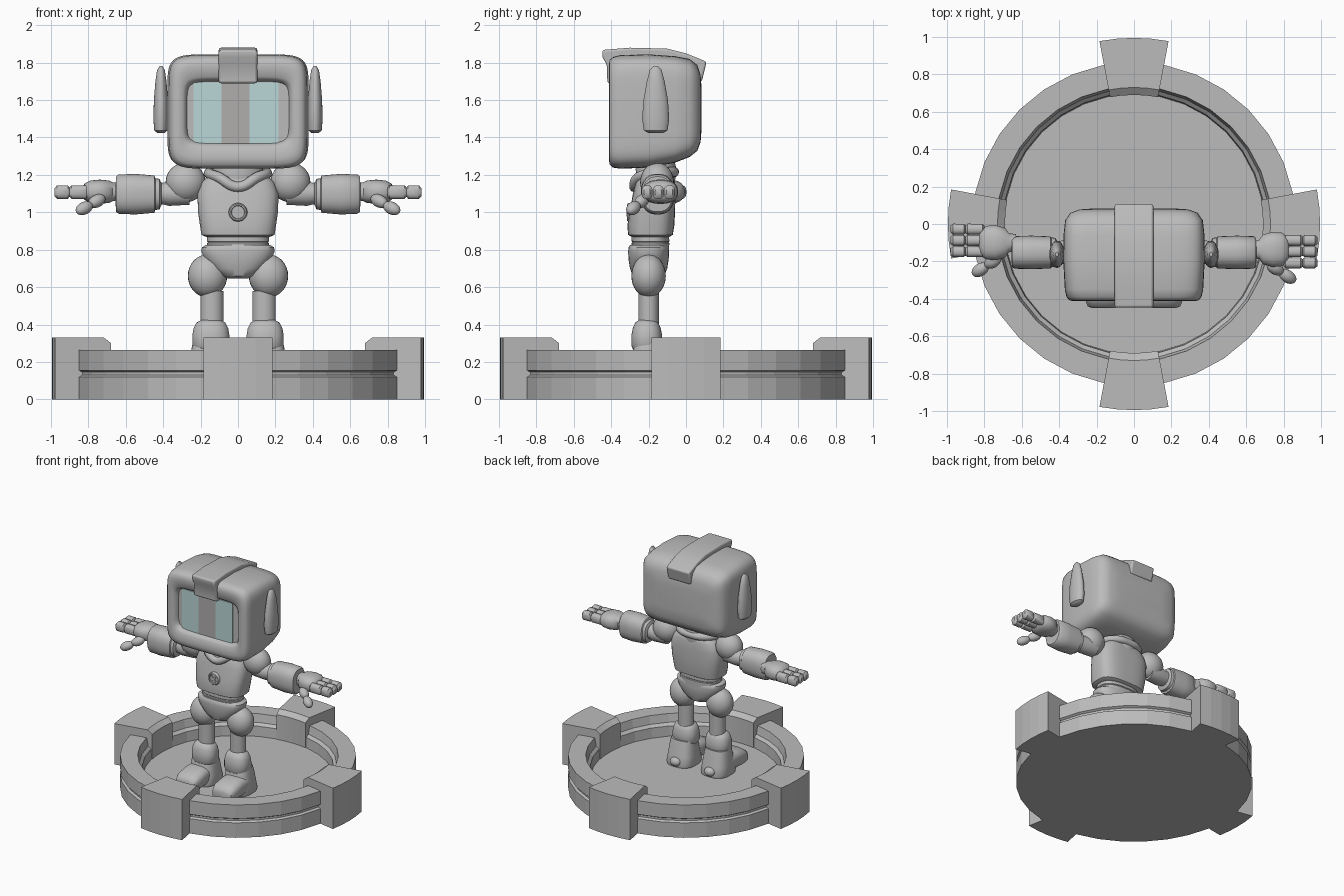
import bpy
import bmesh
from math import cos, sin, pi, radians, copysign
from mathutils import Vector, Matrix

default_cube = bpy.data.objects.get("Cube")
if default_cube:
    bpy.data.objects.remove(default_cube, do_unlink=True)


def make_material(name, colour):
    material = bpy.data.materials.new(name)
    material.use_nodes = True
    material.diffuse_color = (*colour, 1)
    material.node_tree.nodes["Principled BSDF"].inputs["Base Color"].default_value = (*colour, 1)
    return material


body_grey = make_material("body grey", (0.5, 0.5, 0.5))
eye_cyan = make_material("eye cyan", (0.5, 0.68, 0.68))
screen_grey = make_material("screen grey", (0.44, 0.42, 0.42))


def finish(name, bm, material=body_grey, smooth=True):
    """Turn a bmesh into a named, shaded object."""
    bmesh.ops.recalc_face_normals(bm, faces=bm.faces[:])
    mesh = bpy.data.meshes.new(name)
    bm.to_mesh(mesh)
    bm.free()
    mesh.materials.append(material)
    if smooth:
        mesh.shade_smooth()
        mesh.set_sharp_from_angle(angle=radians(42))
    obj = bpy.data.objects.new(name, mesh)
    bpy.context.collection.objects.link(obj)
    return obj


def loft(name, axis, centre, stations, power=2, sides=32, material=body_grey):
    """Skin rounded sections along an axis.
    Station: distance, two half-sizes, optional two centre offsets."""
    bm = bmesh.new()
    rings = []
    for distance, half_a, half_b, *offset in stations:
        shift_a, shift_b = offset or (0, 0)
        ring = []
        for i in range(sides):
            angle = 2 * pi * (i + 0.5) / sides
            c, s = cos(angle), sin(angle)
            a = centre[0] + shift_a + half_a * copysign(abs(c) ** (2 / power), c)
            b = centre[1] + shift_b + half_b * copysign(abs(s) ** (2 / power), s)
            point = {"X": (distance, a, b), "Y": (a, distance, b), "Z": (a, b, distance)}[axis]
            ring.append(bm.verts.new(point))
        rings.append(ring)
    for low, high in zip(rings, rings[1:]):
        for i in range(sides):
            j = (i + 1) % sides
            bm.faces.new((low[i], low[j], high[j], high[i]))
    bm.faces.new(rings[0])
    bm.faces.new(rings[-1])
    return finish(name, bm, material)


def ellipsoid(name, centre, radii, direction=None):
    """Stretched sphere; its z axis can point along a direction."""
    bm = bmesh.new()
    bmesh.ops.create_uvsphere(bm, u_segments=28, v_segments=16, radius=1)
    turn = Matrix.Identity(4)
    if direction:
        turn = Vector(direction).to_track_quat("Z", "Y").to_matrix().to_4x4()
    bm.transform(Matrix.Translation(centre) @ turn @ Matrix.Diagonal((*radii, 1)))
    return finish(name, bm)


def box(name, centre, size, material=body_grey, roll=0):
    bm = bmesh.new()
    bmesh.ops.create_cube(bm, size=1)
    bm.transform(Matrix.Translation(centre) @ Matrix.Rotation(roll, 4, "Y")
                 @ Matrix.Diagonal((*size, 1)))
    return finish(name, bm, material, smooth=False)


# Round platform: one revolved profile with a groove and a sunken floor
bm = bmesh.new()
profile = [(0, 0), (.865, 0), (.865, .12), (.848, .13), (.848, .145), (.865, .155),
           (.865, .265), (.735, .265), (.722, .2), (.7, .18), (.695, .1), (0, .1)]
points = [bm.verts.new((r, 0, z)) for r, z in profile]
edges = [bm.edges.new(pair) for pair in zip(points, points[1:])]
bmesh.ops.spin(bm, geom=points + edges, cent=(0, 0, 0), axis=(0, 0, 1),
               angle=2 * pi, steps=32, use_merge=True)
bmesh.ops.remove_doubles(bm, verts=bm.verts[:], dist=0.0005)
finish("platform", bm, smooth=False)

# Four wedge blocks clamped over the platform rim
block_profile = [(.69, 0), (.995, 0), (.995, .33), (.73, .33), (.69, .3)]
for number, name in enumerate(["left", "back", "right", "front"]):
    bm = bmesh.new()
    slices = []
    for step in range(-2, 3):
        angle = number * pi / 2 + radians(10.7) * step / 2
        slices.append([bm.verts.new((r * cos(angle), r * sin(angle), z))
                       for r, z in block_profile])
    for first, second in zip(slices, slices[1:]):
        for i in range(len(first)):
            j = (i + 1) % len(first)
            bm.faces.new((first[i], first[j], second[j], second[i]))
    bm.faces.new(slices[0])
    bm.faces.new(slices[-1])
    finish(name + "_rim_block", bm, smooth=False)

# Head with the recessed screen in its front
loft("head", "Y", (0, 1.535), [
    (-.37, .272, .165), (-.395, .28, .175), (-.408, .295, .19), (-.413, .32, .25),
    (-.408, .345, .28), (-.39, .361, .296), (-.35, .37, .304, 0, .002),
    (-.2, .378, .303, 0, .007), (-.06, .377, .285, 0, .015), (.02, .368, .262, 0, .023),
    (.06, .34, .23, 0, .023), (.078, .29, .18, 0, .02), (.084, .2, .1, 0, .02)],
    power=7, sides=64)

# Screen bands
for name, x, width, material in (("right_eye", -.163, .15, eye_cyan),
                                 ("screen_middle", -.013, .15, screen_grey),
                                 ("left_eye", .139, .154, eye_cyan)):
    box(name, (x, -.372, 1.53), (width, .008, .326), material)

# Crest strip running over the head
bm = bmesh.new()
crest_profile = [(-.42, 1.69), (-.424, 1.79), (-.447, 1.83), (-.447, 1.868), (-.3, 1.88),
                 (-.1, 1.875), (0, 1.85), (.11, 1.805), (.085, 1.7), (.03, 1.7), (-.36, 1.69)]
face = bm.faces.new([bm.verts.new((-.103, y, z)) for y, z in crest_profile])
extruded = bmesh.ops.extrude_face_region(bm, geom=[face])["geom"]
bmesh.ops.translate(bm, vec=(.206, 0, 0),
                    verts=[v for v in extruded if isinstance(v, bmesh.types.BMVert)])
crest = finish("head_crest", bm)
bevel = crest.modifiers.new("soft edges", "BEVEL")
bevel.width = .012
bevel.segments = 3

# Neck, chest, waist and pelvis
loft("neck", "Z", (0, -.16), [(1.15, .13, .1), (1.23, .135, .11), (1.27, .12, .1)])
loft("chest", "Z", (0, -.18), [
    (.868, .17, .1, 0, -.01), (.88, .196, .12, 0, -.01), (.93, .204, .126, 0, -.008),
    (1, .214, .122), (1.1, .218, .114, 0, .01), (1.16, .195, .105, 0, .015),
    (1.205, .15, .09, 0, .02), (1.22, .11, .07, 0, .02)], power=3.2)
loft("waist", "Z", (0, -.19), [(.77, .165, .1), (.835, .166, .101), (.84, .16, .096),
                               (.845, .166, .101), (.9, .165, .1)], power=2.5)
loft("pelvis", "Z", (0, -.2), [
    (.645, .05, .05), (.66, .09, .085), (.7, .14, .1), (.75, .18, .108),
    (.79, .196, .11), (.812, .194, .108), (.824, .175, .1)], power=2.5)

# Collar: a rounded cord dipping to a point at the front
cord = bpy.data.curves.new("collar", "CURVE")
cord.dimensions = "3D"
cord.bevel_depth = .028
cord.bevel_resolution = 3
cord.resolution_u = 6
half = [(.1, -.255, 1.185), (.155, -.16, 1.21), (.1, -.085, 1.215)]
path = [(0, -.275, 1.135)] + half + [(0, -.065, 1.215)] + [(-x, y, z) for x, y, z in half[::-1]]
spline = cord.splines.new("BEZIER")
spline.bezier_points.add(len(path) - 1)
for knot, place in zip(spline.bezier_points, path):
    knot.co = place
    knot.handle_left_type = knot.handle_right_type = "AUTO"
spline.use_cyclic_u = True
cord.materials.append(body_grey)
bpy.context.collection.objects.link(bpy.data.objects.new("collar", cord))

# Chest button with a raised cross
loft("chest_button", "Y", (0, 1), [(-.28, .05, .05), (-.309, .05, .05), (-.316, .044, .044),
                                   (-.316, .037, .037), (-.309, .034, .034)])
for roll in (pi / 4, -pi / 4):
    box("button_cross", (0, -.312, 1), (.055, .01, .012), roll=roll)

# Paired parts
for side, label in ((1, "left_"), (-1, "right_")):
    loft(label + "ear_fin", "Z", (side * .412, -.162), [
        (1.424, .02, .04), (1.438, .036, .064), (1.5, .041, .073), (1.6, .038, .066),
        (1.7, .03, .048), (1.76, .021, .032), (1.782, .008, .012)], sides=24)

    # Leg
    ellipsoid(label + "thigh", (side * .163, -.2, .66), (.105, .092, .115))
    loft(label + "shin", "Z", (side * .14, -.2), [(.3, .062, .055), (.58, .062, .055)])
    loft(label + "ankle_cuff", "Z", (side * .145, -.21), [
        (.27, .09, .075), (.29, .1, .083), (.34, .1, .083), (.38, .093, .075),
        (.41, .078, .062), (.425, .05, .04)], power=2.4)
    loft(label + "boot", "Z", (side * .153, -.195), [
        (.1, .11, .118), (.12, .116, .122), (.18, .108, .108), (.26, .098, .09),
        (.3, .09, .08)], power=2.8)
    loft(label + "toe_cap", "Y", (side * .163, .165), [
        (-.45, .06, .035, 0, -.02), (-.44, .085, .052, 0, -.013), (-.4, .1, .065),
        (-.3, .1, .075, 0, .01), (-.2, .095, .075, 0, .01)], power=2.8)
    ellipsoid(label + "heel_knob", (side * .153, -.085, .14), (.045, .035, .035))

    # Arm
    ellipsoid(label + "shoulder", (side * .28, -.155, 1.16), (.107, .09, .106))
    loft(label + "upper_arm", "X", (-.15, 1.1), [
        (side * x, r, r) for x, r in ((.26, .06), (.37, .066), (.4, .058), (.45, .062))])
    loft(label + "forearm", "X", (-.152, 1.097), [
        (side * x, a, b) for x, a, b in (
            (.41, .06, .06), (.42, .078, .082), (.442, .08, .085), (.447, .086, .1),
            (.55, .09, .109), (.64, .087, .105), (.652, .078, .094), (.654, .055, .06))],
        power=2.4)

    # Hand
    palm_y = -.118 - side * .018
    loft(label + "palm", "X", (palm_y, 1.11), [
        (side * x, a, b) for x, a, b in (
            (.63, .045, .045), (.67, .052, .05), (.69, .08, .06), (.74, .094, .065),
            (.79, .09, .06), (.82, .07, .045), (.83, .04, .025))], power=2.4)
    for finger in (-1, 0, 1):
        y = palm_y - side * .012 + .06 * finger
        for joint, start, end in (("base", .8, .905), ("tip", .9, .982)):
            loft(label + "finger_" + joint, "X", (y, 1.108), [
                (side * start, .02, .024), (side * (start + .01), .029, .037),
                (side * (end - .015), .03, .037), (side * end, .017, .02)],
                power=2.6, sides=16)
    for joint, x, drop, reach in (("base", .755, .05, .1), ("tip", .822, .088, .145)):
        ellipsoid(label + "thumb_" + joint, (side * x, palm_y - reach, 1.11 - drop),
                  (.034, .034, .052), direction=(side * .8, -.5, -.4))
